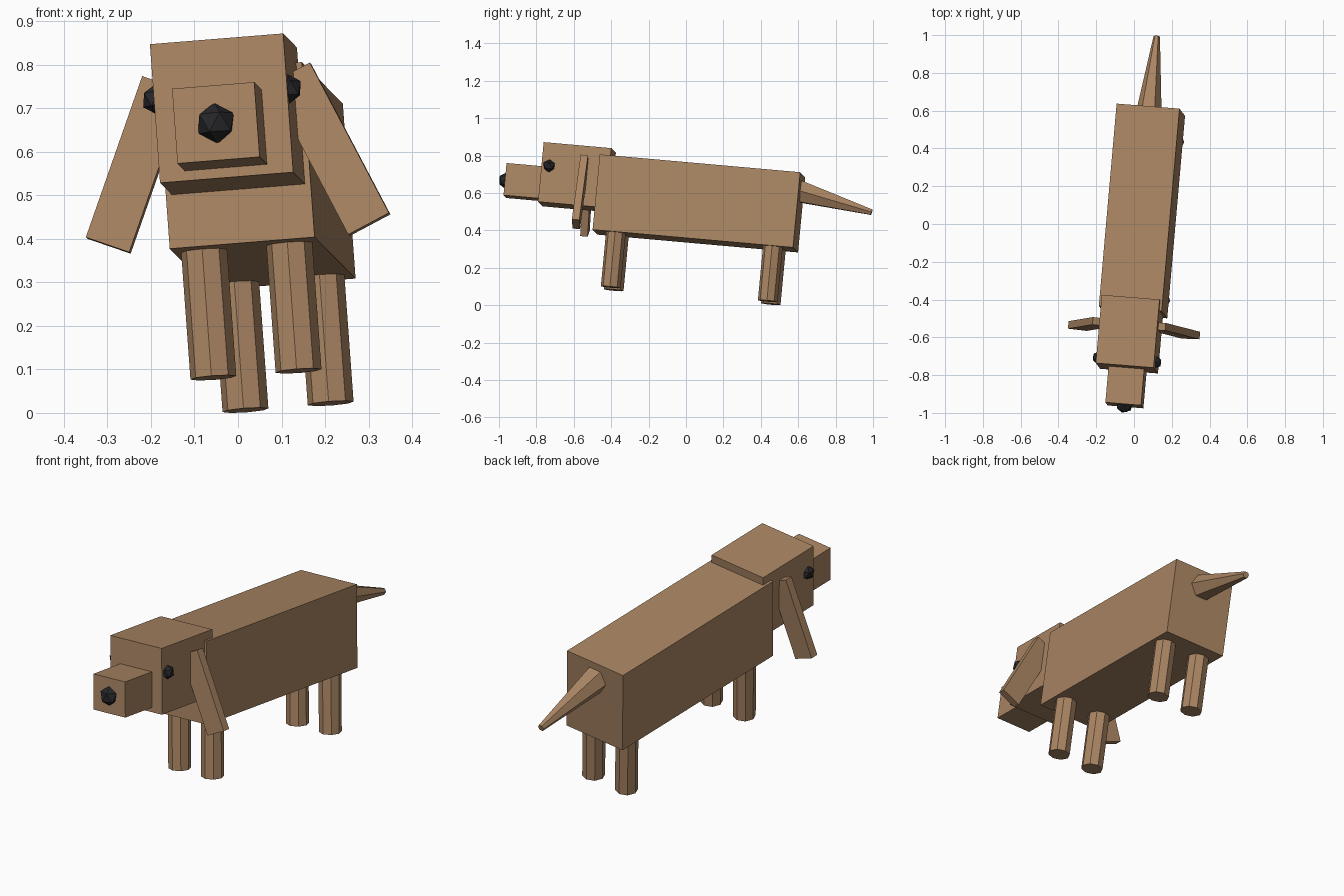
import bpy
from math import radians, pi, atan2, hypot
from mathutils import Vector, Matrix

if "Cube" in bpy.data.objects:
    bpy.data.objects.remove(bpy.data.objects["Cube"])

# Whole dog is slightly yawed, pitched and rolled: local frame centred on the body
ey = Vector((0.087, 0.99, -0.088)).normalized()
ex = Vector((0.993, -0.08, 0.08))
ex = (ex - ey * ex.dot(ey)).normalized()
ez = ex.cross(ey)
FRAME = Matrix.Translation((0.042, 0.069, 0.544)) @ Matrix((ex, ey, ez)).transposed().to_4x4()


def material(name, rgb):
    m = bpy.data.materials.new(name)
    m.diffuse_color = (*rgb, 1)
    m.use_nodes = True
    m.node_tree.nodes["Principled BSDF"].inputs["Base Color"].default_value = m.diffuse_color
    return m


FUR = material("brown fur", (0.40, 0.235, 0.125))
DARK = material("dark", (0.02, 0.02, 0.023))


def place(name, mat, loc, rot=Matrix()):
    ob = bpy.context.object
    ob.name = name
    ob.data.materials.append(mat)
    ob.matrix_world = FRAME @ Matrix.Translation(loc) @ rot
    return ob


def box(name, loc, size, rot=Matrix()):
    bpy.ops.mesh.primitive_cube_add(size=1)
    bpy.context.object.data.transform(Matrix.Diagonal((*size, 1)))
    return place(name, FUR, loc, rot)


def ball(name, loc, r):
    bpy.ops.mesh.primitive_ico_sphere_add(subdivisions=1, radius=r)
    return place(name, DARK, loc)


# Body, head, snout
box("body", (0, 0, 0), (0.335, 1.08, 0.405))
box("head", (0, -0.665, 0.082), (0.308, 0.364, 0.321))
box("snout", (0, -0.94, 0.031), (0.19, 0.20, 0.173))
ball("nose", (0, -1.036, 0.03), 0.048)

for side, s in (("left", -1), ("right", 1)):
    # Eyes and hanging ears
    ball(side + "_eye", (s * 0.152, -0.806, 0.118), 0.035)
    box(side + "_ear", (s * 0.2235, -0.62, -0.011), (0.106, 0.04, 0.393),
        Matrix.Rotation(radians(-23.5 * s), 4, 'Y'))
    # Octagonal legs
    for end, y in (("front", -0.42), ("back", 0.426)):
        bpy.ops.mesh.primitive_cylinder_add(vertices=8, radius=0.053, depth=0.30)
        place(f"{end}_{side}_leg", FUR, (s * 0.0985, y, -0.346))

# Tapered six-sided tail, drooping backwards, vertices pointing sideways
a, b = Vector((0, 0.53, 0.112)), Vector((0, 0.928, 0.035))
d = b - a
bpy.ops.mesh.primitive_cone_add(vertices=6, radius1=0.066, radius2=0.017, depth=d.length)
bpy.context.object.data.transform(Matrix.Rotation(pi / 6, 4, 'Z'))
place("tail", FUR, (a + b) / 2, Matrix.Rotation(atan2(d.z, d.y) - pi / 2, 4, 'X'))
